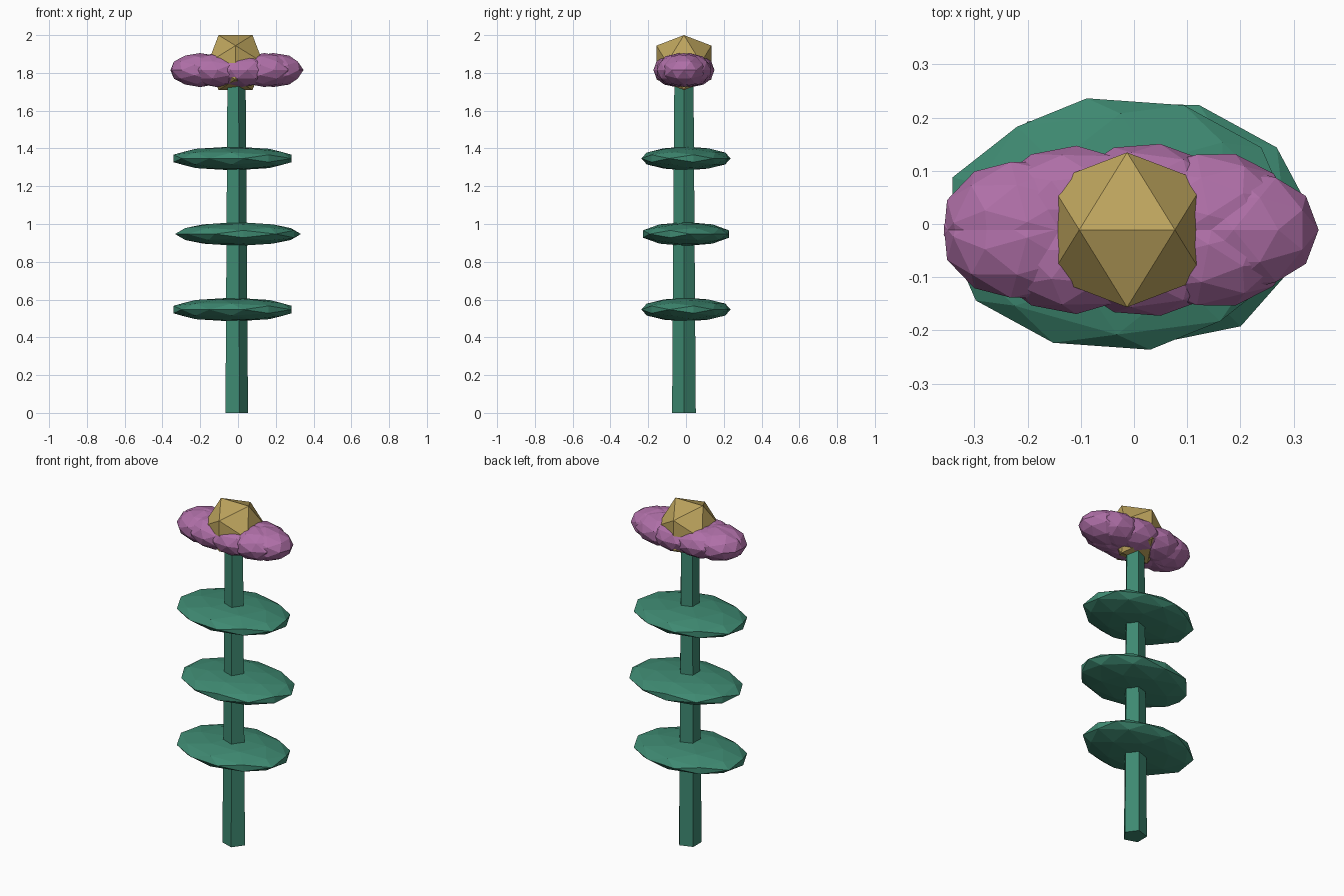
import bpy, bmesh, math
from mathutils import Matrix, Vector

if "Cube" in bpy.data.objects:
    bpy.data.objects.remove(bpy.data.objects["Cube"])

PHI = (1 + 5 ** 0.5) / 2
CX, CY = -0.013, -0.011  # flower axis


def material(name, rgb):
    m = bpy.data.materials.new(name)
    m.diffuse_color = (*rgb, 1)
    m.use_nodes = True
    m.node_tree.nodes["Principled BSDF"].inputs["Base Color"].default_value = m.diffuse_color
    return m


GREEN = material("leaf_green", (0.048, 0.25, 0.165))
PINK = material("petal_pink", (0.43, 0.16, 0.39))
GOLD = material("centre_gold", (0.51, 0.37, 0.11))


def finish(name, bm, mat):
    bmesh.ops.recalc_face_normals(bm, faces=bm.faces[:])
    me = bpy.data.meshes.new(name)
    bm.to_mesh(me)
    bm.free()
    me.materials.append(mat)
    ob = bpy.data.objects.new(name, me)
    bpy.context.collection.objects.link(ob)
    return ob


def faceted_ball(name, centre, size, spin, mat, detail=1):
    """Icosahedral ball, spun about z first and then stretched to size."""
    bm = bmesh.new()
    for s in (-1, 1):
        for t in (-PHI, PHI):
            for co in ((s, 0, t), (0, t, s), (t, s, 0)):
                bm.verts.new(co)
    bmesh.ops.convex_hull(bm, input=bm.verts[:])
    if detail:
        bmesh.ops.subdivide_edges(bm, edges=bm.edges[:], cuts=1, use_grid_fill=True)
    for v in bm.verts:
        v.co.normalize()
    bm.transform(Matrix.Translation(centre)
                 @ Matrix.Diagonal((*size, 1))
                 @ Matrix.Rotation(spin, 4, 'Z'))
    return finish(name, bm, mat)


# five-sided tapered stem
bm = bmesh.new()
rings = []
for z, r in ((0, 0.066), (1.8, 0.053)):
    rings.append([bm.verts.new((CX + r * math.cos(math.tau * i / 5),
                                CY + r * math.sin(math.tau * i / 5), z))
                  for i in range(5)])
bm.faces.new(rings[0][::-1])
bm.faces.new(rings[1])
for i in range(5):
    j = (i + 1) % 5
    bm.faces.new((rings[0][i], rings[0][j], rings[1][j], rings[1][i]))
finish("stem", bm, GREEN)

# three flat leaves, the middle one turned
for i in range(3):
    x, spin = ((-0.029, 68.5), (0.0, 36.8))[i % 2]
    faceted_ball(f"leaf_{i + 1}", Vector((x, 0, 0.547 + 0.4 * i)),
                 (0.335, 0.24, 0.063), math.radians(spin), GREEN)

# ring of overlapping petals
N = 9
for i in range(N):
    a = math.tau * i / N
    faceted_ball(f"petal_{i + 1}",
                 Vector((CX + 0.2 * math.cos(a), CY + 0.043 * math.sin(a), 1.815)),
                 (0.16, 0.121, 0.09), a, PINK)

# gold flower centre
faceted_ball("flower_centre", Vector((CX, CY, 1.8545)), (0.171,) * 3, 0, GOLD, detail=0)
